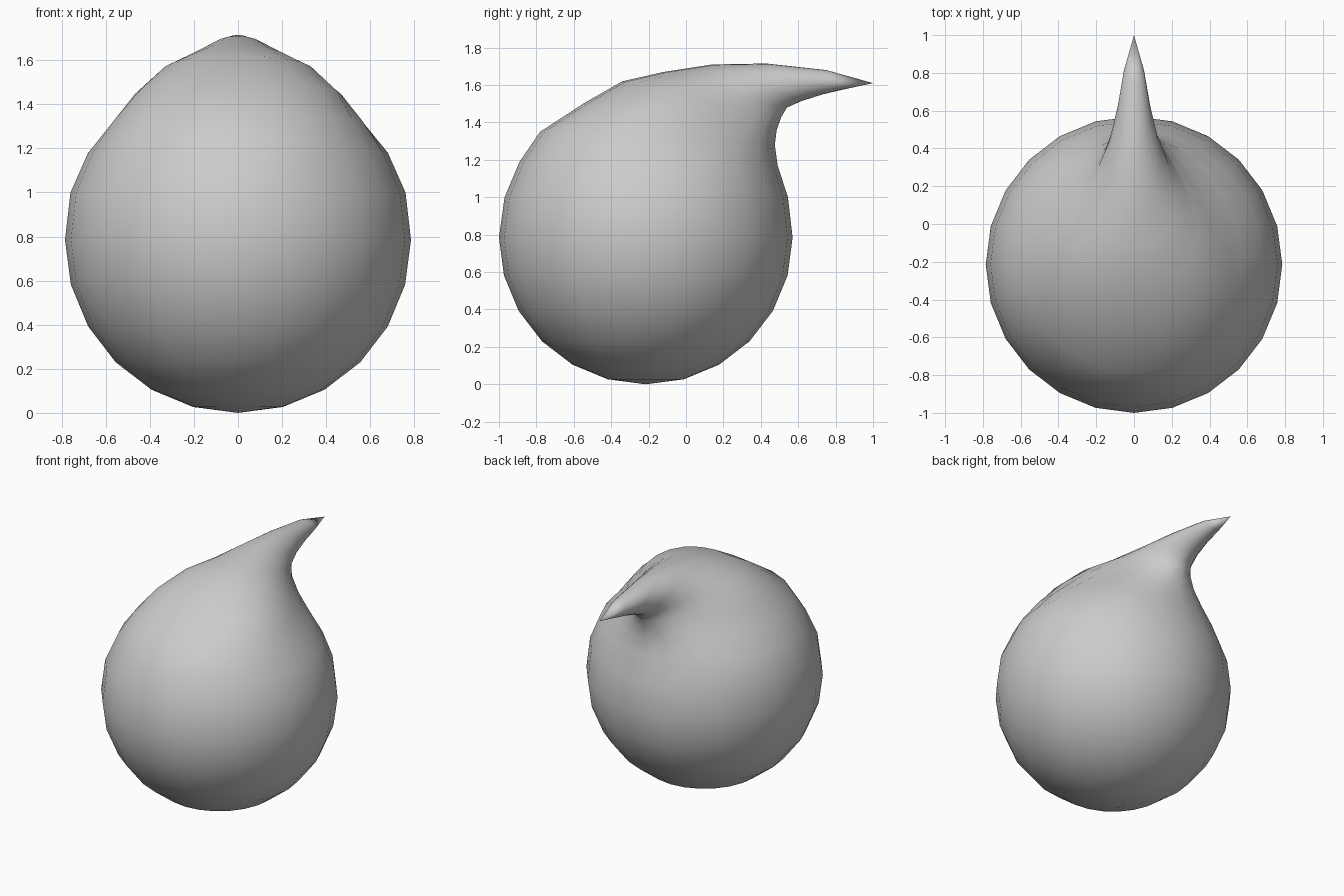
import bpy, bmesh, math

if "Cube" in bpy.data.objects:
    bpy.data.objects.remove(bpy.data.objects["Cube"])

SIDES = 24
R, CY = 0.785, -0.215

# Ring: front (y, z), back (y, z), half width, narrowing toward the back
rings = []

# Round lower body, from just above the bottom pole up to the equator
for i in range(1, 7):
    a = math.radians(15 * i)
    r, z = R * math.sin(a), R - R * math.cos(a)
    rings.append(((CY - r, z), (CY + r, z), r, 0.0))

# Upper body, leaning progressively into the swept-back tip
rings += [
    ((-0.97, 1.00), (0.545, 1.00), 0.76, 0.0),
    ((-0.89, 1.19), (0.49, 1.17), 0.68, 0.0),
    ((-0.78, 1.35), (0.475, 1.28), 0.57, 0.1),
    ((-0.55, 1.50), (0.485, 1.36), 0.45, 0.28),
    ((-0.34, 1.62), (0.51, 1.43), 0.32, 0.38),
    ((-0.12, 1.67), (0.54, 1.48), 0.215, 0.3),
    ((0.14, 1.71), (0.62, 1.515), 0.14, 0.15),
    ((0.43, 1.715), (0.73, 1.55), 0.09, 0.0),
    ((0.75, 1.68), (0.85, 1.578), 0.055, 0.0),
]

bm = bmesh.new()
loops = []
for f, b, w, pinch in rings:
    loop = []
    for j in range(SIDES):
        t = 2 * math.pi * j / SIDES
        s = (1 - math.cos(t)) / 2
        x = w * math.sin(t) * (1 + pinch * math.cos(t))
        loop.append(bm.verts.new((x, f[0] + (b[0] - f[0]) * s,
                                  f[1] + (b[1] - f[1]) * s)))
    loops.append(loop)

# Skin between the rings
for lo, hi in zip(loops, loops[1:]):
    for j in range(SIDES):
        k = (j + 1) % SIDES
        bm.faces.new((lo[j], lo[k], hi[k], hi[j]))

# Bottom pole and pointed tip
for loop, point in ((loops[0], (0, CY, 0)), (loops[-1], (0, 1.0, 1.61))):
    p = bm.verts.new(point)
    for j in range(SIDES):
        bm.faces.new((loop[j], loop[(j + 1) % SIDES], p))

bmesh.ops.recalc_face_normals(bm, faces=bm.faces[:])
for face in bm.faces:
    face.smooth = True
mesh = bpy.data.meshes.new("teardrop_body")
bm.to_mesh(mesh)
bm.free()
obj = bpy.data.objects.new("teardrop_body", mesh)
bpy.context.collection.objects.link(obj)
